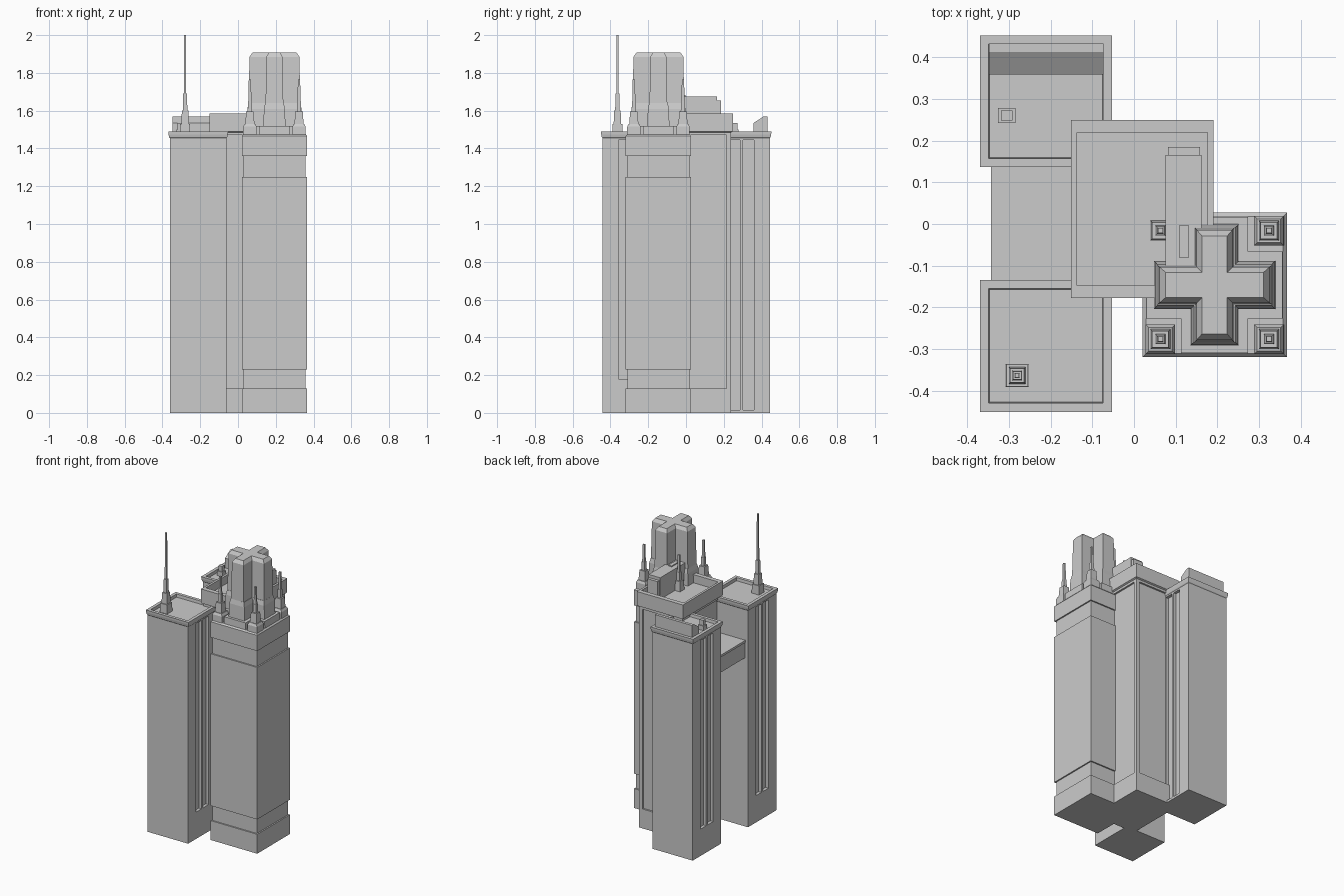
import bpy, bmesh

if "Cube" in bpy.data.objects:
    bpy.data.objects.remove(bpy.data.objects["Cube"])


def rect(cx, cy, hx, hy=None):
    hy = hx if hy is None else hy
    return [(cx - hx, cy - hy), (cx + hx, cy - hy), (cx + hx, cy + hy), (cx - hx, cy + hy)]


def cross(cx, cy, l, w):
    pts = [(-w, -l), (w, -l), (w, -w), (l, -w), (l, w), (w, w),
           (w, l), (-w, l), (-w, w), (-l, w), (-l, -w), (-w, -w)]
    return [(cx + x, cy + y) for x, y in pts]


def add_object(name, bm):
    bmesh.ops.recalc_face_normals(bm, faces=bm.faces)
    me = bpy.data.meshes.new(name)
    bm.to_mesh(me)
    bm.free()
    ob = bpy.data.objects.new(name, me)
    bpy.context.collection.objects.link(ob)
    return ob


def add_loft(bm, sections):
    """Stack outlines [(outline, z), ...] into one closed solid."""
    rings = [[bm.verts.new((x, y, z)) for x, y in o] for o, z in sections]
    n = len(rings[0])
    for a, b in zip(rings, rings[1:]):
        for i in range(n):
            j = (i + 1) % n
            bm.faces.new((a[i], a[j], b[j], b[i]))
    bm.faces.new(rings[0][::-1])
    bm.faces.new(rings[-1])


def loft(name, sections):
    bm = bmesh.new()
    add_loft(bm, sections)
    return add_object(name, bm)


def box(name, x0, x1, y0, y1, z0, z1):
    r = [(x0, y0), (x1, y0), (x1, y1), (x0, y1)]
    return loft(name, [(r, z0), (r, z1)])


def recess(target, boxes):
    """Cut a set of boxes out of a wall."""
    bm = bmesh.new()
    for x0, x1, y0, y1, z0, z1 in boxes:
        r = [(x0, y0), (x1, y0), (x1, y1), (x0, y1)]
        add_loft(bm, [(r, z0), (r, z1)])
    cutter = add_object(target.name + "_recess_cutter", bm)
    cutter.hide_render = True
    cutter.display_type = 'WIRE'
    mod = target.modifiers.new("recesses", 'BOOLEAN')
    mod.object = cutter
    mod.operation = 'DIFFERENCE'
    mod.solver = 'EXACT'


# Two slim left towers: body, flared cornice and sunken roof in one profile
TX = -0.211
for name, cy, right_sill in (("front_left_tower", -0.292, 0.18), ("back_left_tower", 0.294, 0.015)):
    h = 0.15
    tower = loft(name, [
        (rect(TX, cy, h), 0), (rect(TX, cy, h), 1.455),
        (rect(TX, cy, h + 0.004), 1.46), (rect(TX, cy, h + 0.007), 1.475),
        (rect(TX, cy, h + 0.008), 1.49), (rect(TX, cy, h - 0.013), 1.49),
        (rect(TX, cy, h - 0.015), 1.47)])
    # paired tall window slots on both side walls
    slots = []
    for side, sill in ((-1, 0.18), (1, right_sill)):
        wx = TX + side * h
        for off in (-0.037, 0.037):
            slots.append((wx - 0.02, wx + 0.02, cy + off - 0.029, cy + off + 0.029, sill, 1.445))
    recess(tower, slots)

# Bridge between the two left towers
box("bridge", -0.337, -0.13, -0.16, 0.16, 1.13, 1.235)
box("bridge_roof", -0.342, -0.13, -0.16, 0.16, 1.235, 1.25)

# Antenna on the front tower
AX, AY = -0.28, -0.363
loft("antenna", [
    (rect(AX, AY, 0.028), 1.46), (rect(AX, AY, 0.026), 1.53), (rect(AX, AY, 0.020), 1.53),
    (rect(AX, AY, 0.017), 1.60), (rect(AX, AY, 0.012), 1.60), (rect(AX, AY, 0.010), 1.69),
    (rect(AX, AY, 0.006), 1.69), (rect(AX, AY, 0.005), 2.0)])

# Roof plant on the back tower: sloped screen and a small vent
loft("sloped_roof_house", [
    ([(-0.347, 0.358), (-0.073, 0.358), (-0.073, 0.432), (-0.347, 0.432)], 1.465),
    ([(-0.347, 0.358), (-0.073, 0.358), (-0.073, 0.432), (-0.347, 0.432)], 1.535),
    ([(-0.347, 0.412), (-0.073, 0.412), (-0.073, 0.432), (-0.347, 0.432)], 1.57)])
loft("roof_vent", [
    (rect(-0.305, 0.26, 0.021, 0.018), 1.46), (rect(-0.305, 0.26, 0.021, 0.018), 1.50),
    (rect(-0.305, 0.26, 0.014, 0.012), 1.50), (rect(-0.305, 0.26, 0.014, 0.012), 1.535)])

# Central block with a wider crown and sunken roof
CX, CY = 0.02, 0.036
HX, HY = 0.171, 0.213
core = loft("central_block", [
    (rect(CX, CY, HX - 0.01, HY - 0.01), 0), (rect(CX, CY, HX - 0.01, HY - 0.01), 1.485),
    (rect(CX, CY, HX, HY), 1.49), (rect(CX, CY, HX, HY), 1.585),
    (rect(CX, CY, HX - 0.015, HY - 0.03), 1.585), (rect(CX, CY, HX - 0.015, HY - 0.03), 1.53)])
bx, by = HX - 0.01, HY - 0.01
panels = []
for s in (-1, 1):
    px, py = CX + s * bx, CY + s * by
    panels.append((px - 0.012, px + 0.012, CY - by + 0.025, CY + by - 0.025, 0.13, 1.47))
    panels.append((CX - bx + 0.025, CX + bx - 0.025, py - 0.012, py + 0.012, 0.13, 1.47))
recess(core, panels)

# Lift house on the central roof
box("lift_house", 0.076, 0.162, -0.10, 0.165, 1.50, 1.675)
box("lift_house_step", 0.082, 0.158, 0.15, 0.185, 1.50, 1.655)
box("lift_house_hatch", 0.108, 0.132, -0.08, -0.003, 1.66, 1.682)

# Main tower: stacked bands
MX, MY = 0.193, -0.146
W, N = 0.173, 0.164
loft("main_tower", [
    (rect(MX, MY, W), 0), (rect(MX, MY, W), 0.13), (rect(MX, MY, N), 0.13),
    (rect(MX, MY, N), 0.23), (rect(MX, MY, W), 0.23), (rect(MX, MY, W), 1.25),
    (rect(MX, MY, N), 1.25), (rect(MX, MY, N), 1.36), (rect(MX, MY, W), 1.36),
    (rect(MX, MY, W), 1.465), (rect(MX, MY, N), 1.475)])

# Cross-shaped crown in shrinking tiers
loft("crown_base", [(cross(MX, MY, 0.165, 0.08), 1.46), (cross(MX, MY, 0.163, 0.08), 1.52)])
loft("crown_lower_tier", [
    (cross(MX, MY, 0.147, 0.059), 1.47), (cross(MX, MY, 0.143, 0.056), 1.61),
    (cross(MX, MY, 0.137, 0.049), 1.64)])
loft("crown_upper_tier", [
    (cross(MX, MY, 0.137, 0.047), 1.63), (cross(MX, MY, 0.132, 0.043), 1.885),
    (cross(MX, MY, 0.117, 0.030), 1.907)])

# Four corner pinnacles
for sx in (-1, 1):
    for sy in (-1, 1):
        x, y = MX + sx * 0.130, MY + sy * 0.130
        loft("corner_pinnacle", [
            (rect(x, y, 0.036), 1.46), (rect(x, y, 0.035), 1.515), (rect(x, y, 0.028), 1.53),
            (rect(x, y, 0.024), 1.53), (rect(x, y, 0.020), 1.595), (rect(x, y, 0.012), 1.595),
            (rect(x, y, 0.010), 1.65), (rect(x, y, 0.008), 1.65), (rect(x, y, 0.006), 1.765)])
